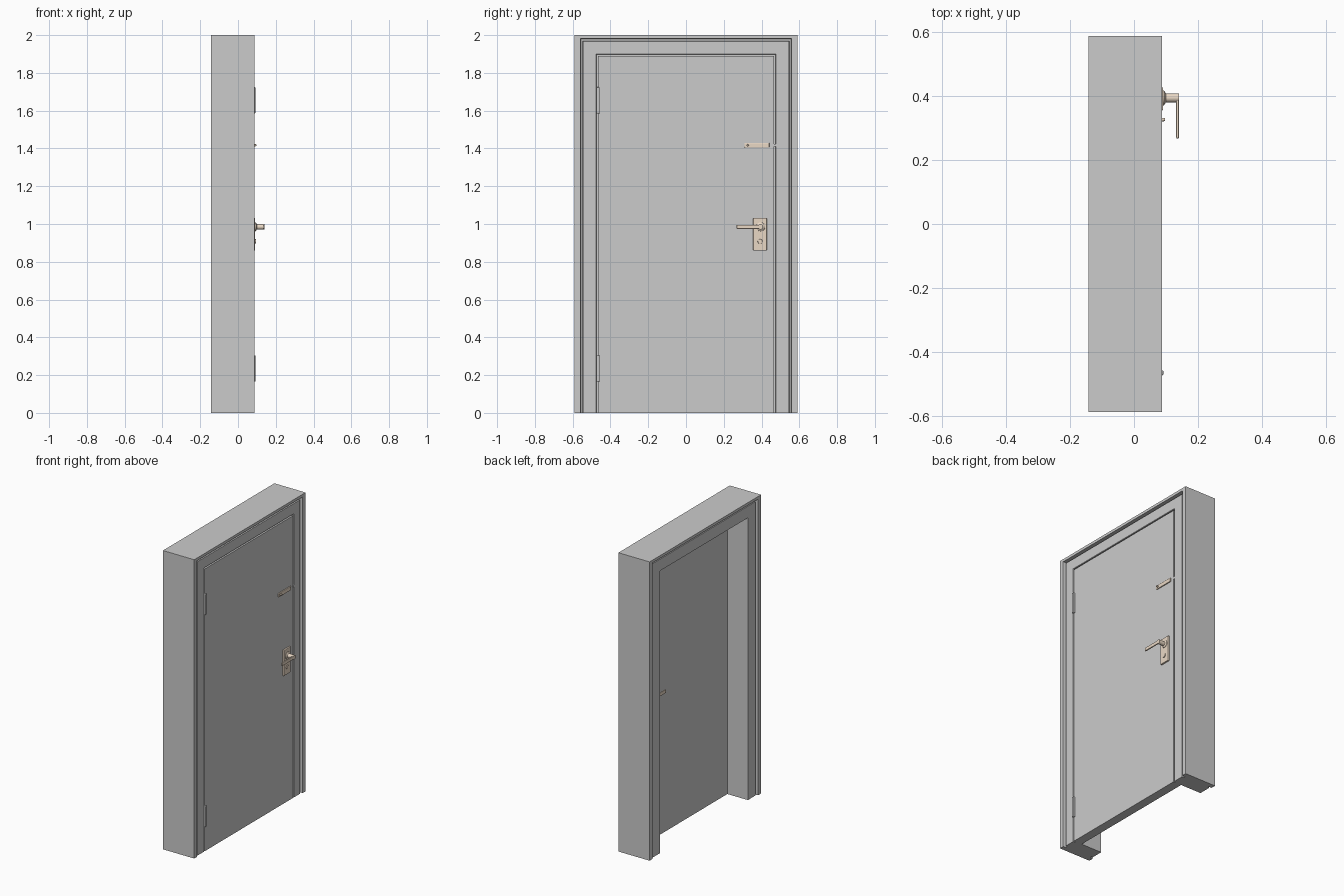
import bpy, bmesh, math
from mathutils import Matrix

if "Cube" in bpy.data.objects:
    bpy.data.objects.remove(bpy.data.objects["Cube"])

brass = bpy.data.materials.new("warm_metal")
brass.diffuse_color = (0.82, 0.69, 0.56, 1)
brass.use_nodes = True
brass.node_tree.nodes["Principled BSDF"].inputs["Base Color"].default_value = brass.diffuse_color


def finish(name, bm, mat=None):
    bmesh.ops.recalc_face_normals(bm, faces=bm.faces)
    me = bpy.data.meshes.new(name)
    bm.to_mesh(me)
    bm.free()
    ob = bpy.data.objects.new(name, me)
    bpy.context.collection.objects.link(ob)
    if mat:
        me.materials.append(mat)
    return ob


def box(name, x, y, z, mat=None, bevel=0):
    bm = bmesh.new()
    size = [b - a for a, b in (x, y, z)]
    mid = [(a + b) / 2 for a, b in (x, y, z)]
    bmesh.ops.create_cube(bm, size=1, matrix=Matrix.Translation(mid) @ Matrix.Diagonal((*size, 1)))
    if bevel:
        bmesh.ops.bevel(bm, geom=bm.edges[:], offset=bevel, segments=2, profile=0.5, affect='EDGES')
    return finish(name, bm, mat)


def lathe(name, profile, y, z, mat, n=24):
    # profile of (x, radius) turned about an axis parallel to x
    bm = bmesh.new()
    rings = [[bm.verts.new((x, y + r * math.cos(2 * math.pi * i / n), z + r * math.sin(2 * math.pi * i / n)))
              for i in range(n)] for x, r in profile]
    for a, b in zip(rings, rings[1:]):
        for i in range(n):
            bm.faces.new((a[i], a[(i + 1) % n], b[(i + 1) % n], b[i]))
    bm.faces.new(rings[0])
    bm.faces.new(rings[-1])
    ob = finish(name, bm, mat)
    bpy.context.view_layer.objects.active = ob
    ob.select_set(True)
    bpy.ops.object.shade_smooth_by_angle(angle=math.radians(35))
    ob.select_set(False)
    return ob


# Door frame: moulded cross-section (inset, x) swept up, across and down
section = [(0, -0.143), (0, 0.088), (0.030, 0.088), (0.033, 0.066), (0.042, 0.066), (0.045, 0.080),
           (0.113, 0.080), (0.115, 0.078), (0.115, 0.068), (0.123, 0.068), (0.123, -0.132),
           (0.045, -0.132), (0.042, -0.121), (0.033, -0.121), (0.030, -0.143)]
bm = bmesh.new()
rings = [[], [], [], []]
for o, x in section:
    w, top = 0.589 - o, 2.0 - max(0, o - 0.012) if o else 2.0
    for ring, (y, z) in zip(rings, ((-w, 0), (-w, top), (w, top), (w, 0))):
        ring.append(bm.verts.new((x, y, z)))
n = len(section)
for a, b in zip(rings, rings[1:]):
    for i in range(n):
        bm.faces.new((a[i], a[(i + 1) % n], b[(i + 1) % n], b[i]))
bm.faces.new(rings[0])
bm.faces.new(rings[3])
finish("door_frame", bm)

# Door leaf
box("door_leaf", (0.02, 0.080), (-0.466, 0.466), (0, 1.889))

# Hinges
for name, z in (("lower_hinge", 0.235), ("upper_hinge", 1.655)):
    lathe(name, [(0.070, 0.001), (0.072, 0.001)], -0.465, z, None, 8)
    ob = bpy.data.objects[name]
    bpy.data.objects.remove(ob)
    box(name, (0.068, 0.092), (-0.474, -0.458), (z - 0.07, z + 0.07), None, 0.004)

# Handle sets on both faces; the inner one mirrors about the leaf's mid plane
HY, HZ = 0.392, 0.985
for side in ("outer", "inner"):
    fx = (lambda x: x) if side == "outer" else (lambda x: 0.10 - x)
    span = lambda a, b: tuple(sorted((fx(a), fx(b))))
    box(side + "_handle_plate", span(0.078, 0.091), (0.356, 0.428), (0.860, 1.032), brass, 0.003)
    lathe(side + "_handle_neck", [(fx(x), r) for x, r in
          ((0.088, 0.024), (0.094, 0.023), (0.100, 0.014), (0.141, 0.014))], HY + 0.003, HZ, brass)
    box(side + "_handle_lever", span(0.132, 0.141), (0.268, 0.398), (HZ - 0.011, HZ + 0.011), brass, 0.003)
    lathe(side + "_lock_cylinder", [(fx(0.088), 0.013), (fx(0.095), 0.012)], HY, 0.908, brass, 16)

# Sliding bolt with thumb knob and keeper
box("bolt_bar", (0.078, 0.087), (0.310, 0.441), (1.404, 1.430), brass, 0.003)
lathe("bolt_knob", [(0.085, 0.006), (0.097, 0.005)], 0.327, 1.417, brass, 16)
box("bolt_keeper", (0.066, 0.082), (0.463, 0.476), (1.409, 1.424))
